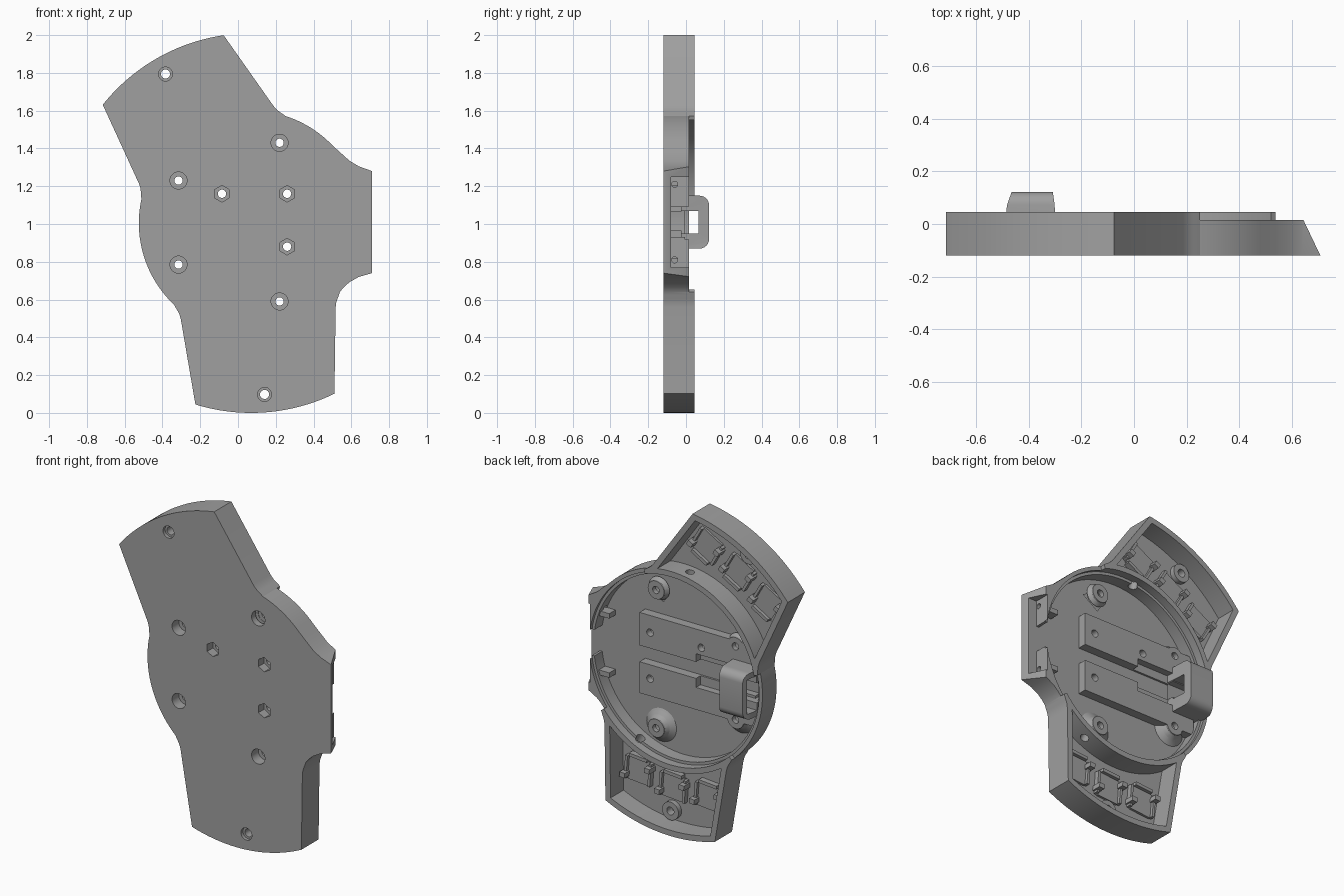
import bpy, bmesh
from math import sin, cos, radians, pi
from mathutils import Vector

if "Cube" in bpy.data.objects:
    bpy.data.objects.remove(bpy.data.objects["Cube"])

grey = bpy.data.materials.new("mid grey plastic")
grey.diffuse_color = (0.35, 0.35, 0.35, 1)
grey.use_nodes = True
grey.node_tree.nodes["Principled BSDF"].inputs["Base Color"].default_value = (0.35, 0.35, 0.35, 1)

CX, CZ, HUB, RIM = 0.07, 1.005, 0.595, 1.005
FRONT, FLOOR, LOW, HIGH = -0.12, -0.08, 0.015, 0.045
WINGS = {"upper": 119.9, "lower": -85.55}


def finish(name, bm):
    bmesh.ops.recalc_face_normals(bm, faces=bm.faces)
    me = bpy.data.meshes.new(name)
    bm.to_mesh(me)
    bm.free()
    me.materials.append(grey)
    ob = bpy.data.objects.new(name, me)
    bpy.context.collection.objects.link(ob)
    return ob


def prism(name, pts, a, b, axis="Y"):
    """Extrude a flat profile between a and b along one axis."""
    place = {"X": lambda p, q, t: (t, p, q), "Y": lambda p, q, t: (p, t, q),
             "Z": lambda p, q, t: (p, q, t)}[axis]
    bm = bmesh.new()
    lo = [bm.verts.new(place(p, q, a)) for p, q in pts]
    hi = [bm.verts.new(place(p, q, b)) for p, q in pts]
    bm.faces.new(lo)
    bm.faces.new(hi)
    for i in range(len(pts)):
        j = (i + 1) % len(pts)
        bm.faces.new((lo[i], lo[j], hi[j], hi[i]))
    return finish(name, bm)


def box(name, x0, x1, z0, z1, y0, y1):
    return prism(name, [(x0, z0), (x1, z0), (x1, z1), (x0, z1)], y0, y1)


def rod(name, p, q, r0, r1=None, n=32):
    """Cylinder or cone from p to q."""
    p, q = Vector(p), Vector(q)
    m = (q - p).to_track_quat("Z", "Y").to_matrix().to_4x4()
    m.translation = (p + q) / 2
    bm = bmesh.new()
    bmesh.ops.create_cone(bm, cap_ends=True, segments=n, radius1=r0,
                          radius2=r0 if r1 is None else r1, depth=(q - p).length, matrix=m)
    return finish(name, bm)


def pin(name, x, z, y0, y1, r0, r1=None, n=32):
    return rod(name, (x, y0, z), (x, y1, z), r0, r1, n)


def boolean(target, tools, op="DIFFERENCE", keep=False):
    for tool in tools:
        m = target.modifiers.new("bool", "BOOLEAN")
        m.operation, m.object, m.solver = op, tool, "EXACT"
        with bpy.context.temp_override(object=target, active_object=target):
            bpy.ops.object.modifier_apply(modifier=m.name)
        if not keep:
            bpy.data.objects.remove(tool)


def arc(r, a0, a1, n):
    return [(CX + r * cos(radians(a0 + (a1 - a0) * i / n)),
             CZ + r * sin(radians(a0 + (a1 - a0) * i / n))) for i in range(n + 1)]


def local(ang, u, v):
    """Wing coordinates: u outward from the hub, v sideways."""
    c, s = cos(radians(ang)), sin(radians(ang))
    return (CX + u * c - v * s, CZ + u * s + v * c)


def wing(ang):
    side = [(0.415, 0.434), (0.435, 0.424), (0.455, 0.416), (0.48, 0.411)]
    return ([local(ang, u, -v) for u, v in side] + arc(RIM, ang - 21.55, ang + 21.55, 28)
            + [local(ang, u, v) for u, v in reversed(side)])


# Body outline: two wings, round hub and connector end
top, low = WINGS["upper"], WINGS["lower"]
flare = [(0.56, 0.665), (0.59, 0.692), (0.64, 0.72), (0.71, 0.74),
         (0.71, 1.28), (0.64, 1.305), (0.59, 1.335), (0.54, 1.38)]
outline = (wing(top) + arc(HUB, top + 47.7, low + 312.3, 24) + wing(low)
           + [local(low, 0.40, 0.44)] + flare + arc(HUB, 44, top - 47.7, 12))
body = prism("tray_body", outline, FRONT, HIGH)

cuts = [pin("cut", CX, CZ, FLOOR, 0.1, 0.555, n=96),
        pin("cut", CX, CZ, -0.005, 0.1, 0.572, n=96)]
# Lower rim between the wings
for a0, a1 in ((low + 47.7, top - 47.7), (top + 47.7, low + 312.3)):
    cuts.append(prism("cut", [(CX, CZ)] + arc(1.2, a0, a1, 24), LOW, 0.1))
# Wing pockets
for ang in WINGS.values():
    cuts.append(prism("cut", arc(0.605, ang + 38.5, ang - 38.5, 32)
                      + arc(0.97, ang - 20.3, ang + 20.3, 24), FLOOR, 0.1))
# Connector end: slanted face, inner space, recess and cable opening
cuts += [prism("cut", [(0.7124, -0.125), (0.624, 0.06), (0.8, 0.06), (0.8, -0.125)], 0.5, 1.5, "Z"),
         box("cut", 0.3, 0.585, 0.8, 1.22, FLOOR, 0.1),
         box("cut", 0.635, 0.8, 0.77, 1.25, FLOOR, 0.1),
         box("cut", 0.5, 0.8, 0.93, 1.09, FLOOR, 0.1)]
for z in (0.81, 1.21):
    cuts.append(rod("cut", (0.5, -0.06, z), (0.8, -0.06, z), 0.016))
# Wire holes through the hub wall
for ang in (top - 22, low + 22):
    (x0, z0), (x1, z1) = arc(0.5, ang, ang, 1)[0], arc(0.66, ang, ang, 1)[0]
    cuts.append(rod("cut", (x0, -0.02, z0), (x1, -0.02, z1), 0.025))
boolean(body, cuts)

# Screw posts with flared bases
parts = [body]
bosses = [(0.22, 1.43), (-0.315, 1.23), (-0.315, 0.785), (0.22, 0.59)]
for i, (x, z) in enumerate(bosses):
    post = pin(f"screw_post_{i}", x, z, -0.1, -0.025, 0.055)
    prev = (0.115, -0.09)
    for r, y in ((0.09, -0.073), (0.07, -0.057), (0.055, -0.035)):
        boolean(post, [pin("flare", x, z, prev[1], y, prev[0], r)], "UNION")
        prev = (r, y)
    parts.append(post)

# Rails beside the cable channel, with a widened pocket
for name, z0, z1 in (("upper", 1.065, 1.265), ("lower", 0.775, 0.965)):
    rail = box(name + "_rail", -0.45, 0.33, z0, z1, -0.1, -0.025)
    boolean(rail, [box("cut", -0.3, -0.05, 0.91, 1.115, -0.068, 0.1)])
    parts.append(rail)

# Cable clip arching over the rim
clip_pts = [(-0.1, 0.87)]
for cz, a0 in ((0.92, -90), (1.10, 0)):
    clip_pts += [(0.072 + 0.05 * cos(radians(a0 + 15 * i)),
                  cz + 0.05 * sin(radians(a0 + 15 * i))) for i in range(7)]
clip_pts.append((-0.1, 1.15))
clip = prism("cable_clip", clip_pts, -0.502, -0.295, "X")
for v in clip.data.vertices:
    lift = max(0, v.co.y - 0.02)
    v.co.x += lift * (0.35 if v.co.x < -0.4 else -0.14)
boolean(clip, [box("cut", -0.6, -0.2, 0.95, 1.07, -0.068, 0.065),
               box("cut", -0.6, -0.42, 0.905, 1.115, 0.018, 0.095)])
parts.append(clip)

# Wing posts and small component holders
ends = [local(a, 0.91, 0) for a in WINGS.values()]
for name, (x, z) in zip(WINGS, ends):
    parts.append(pin(name + "_wing_post", x, z, -0.1, -0.05, 0.055))


def block(name, ang, u, v, du, dv, y):
    pts = [local(ang, u + a * du / 2, v + b * dv / 2)
           for a, b in ((-1, -1), (1, -1), (1, 1), (-1, 1))]
    return prism(name, pts, -0.09, y)


for name, ang in WINGS.items():
    for i, v in enumerate((-0.235, 0, 0.235)):
        u = 0.765 - 0.02 * abs(i - 1)
        tag = f"{name}_holder_{i}"
        block(tag + "_pad", ang, u, v, 0.15, 0.14, -0.066)
        block(tag + "_back", ang, u - 0.085, v, 0.02, 0.12, -0.045)
        for s in (-1, 1):
            block(f"{tag}_arm_{s}", ang, u, v + s * 0.08, 0.14, 0.016, -0.05)
            block(f"{tag}_hook_{s}", ang, u + 0.04 * s, v + s * 0.08, 0.03, 0.035, -0.02)

# Stops behind the connector plate
for z in (0.83, 1.19):
    box("plate_stop", 0.53, 0.6, z - 0.015, z + 0.015, -0.09, -0.02)

# Drill screw holes and front nut seats through everything they meet
hexes = [(-0.085, 1.16), (0.26, 1.16), (0.26, 0.88)]
drills = []
for x, z in bosses:
    drills += [pin("cut", x, z, -0.13, -0.055, 0.045), pin("cut", x, z, -0.2, 0.1, 0.022)]
for x, z in hexes:
    drills += [pin("cut", x, z, -0.13, -0.065, 0.044, n=6), pin("cut", x, z, -0.2, 0.1, 0.022)]
for x, z in ends:
    drills += [pin("cut", x, z, -0.13, -0.1, 0.037), pin("cut", x, z, -0.2, 0.1, 0.024)]
for part in parts:
    boolean(part, drills, keep=True)
for d in drills:
    bpy.data.objects.remove(d)

# Smooth the curved walls and keep the edges crisp
bpy.ops.object.select_all(action="DESELECT")
for ob in bpy.context.collection.objects:
    if ob.type == "MESH":
        ob.select_set(True)
        bpy.context.view_layer.objects.active = ob
bpy.ops.object.shade_smooth_by_angle(angle=radians(30))
